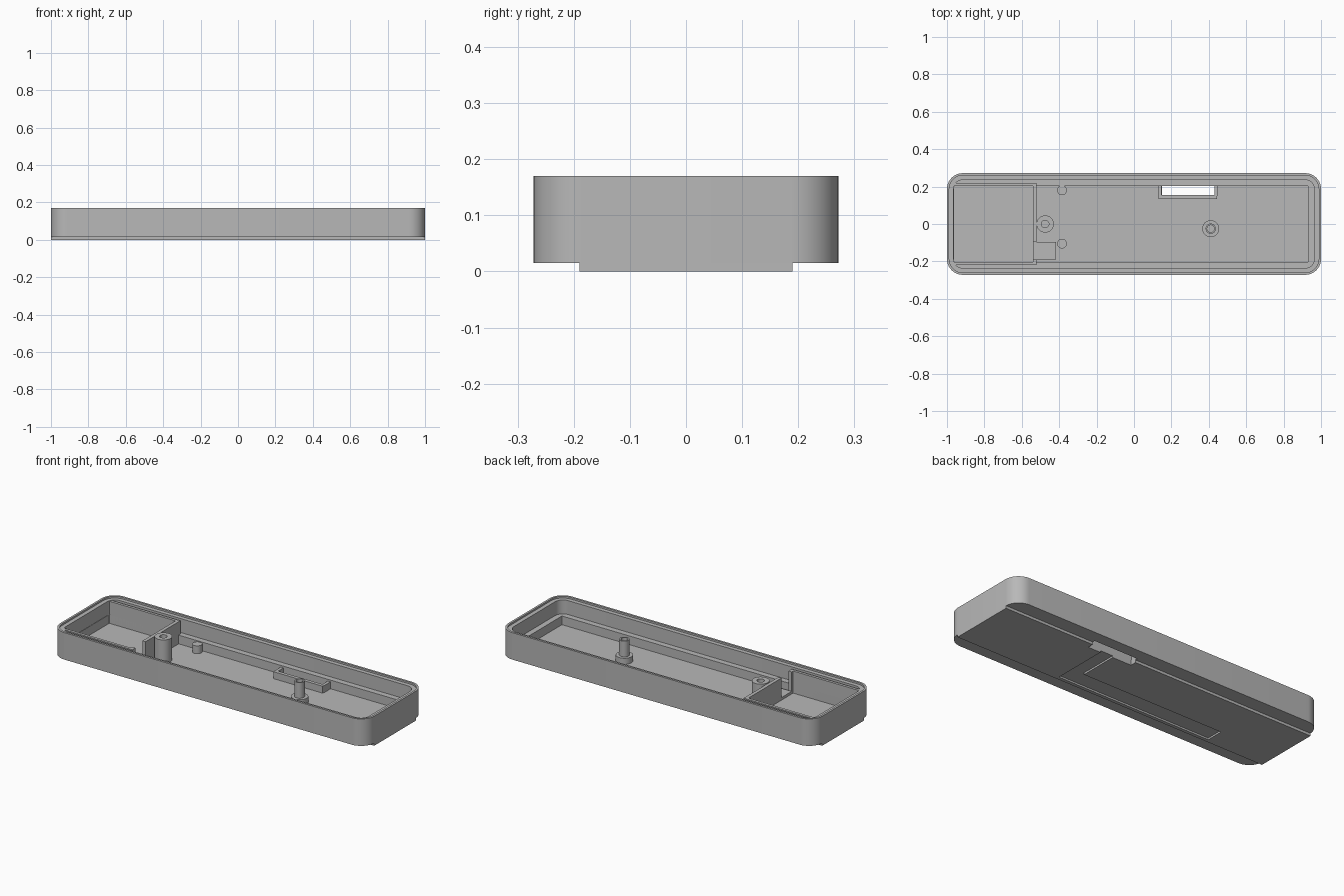
import bpy, bmesh, math

if "Cube" in bpy.data.objects:
    bpy.data.objects.remove(bpy.data.objects["Cube"])

HALF_X, HALF_Y, TOP = 1.0, 0.272, 0.17
FLOOR, STEP, LEDGE = 0.03, 0.015, 0.08

grey = bpy.data.materials.new("plain grey plastic")
grey.diffuse_color = (0.48, 0.48, 0.48, 1)
grey.use_nodes = True
grey.node_tree.nodes["Principled BSDF"].inputs["Base Color"].default_value = (0.48, 0.48, 0.48, 1)


def finish(name, bm, smooth=False):
    bmesh.ops.recalc_face_normals(bm, faces=bm.faces[:])
    mesh = bpy.data.meshes.new(name)
    bm.to_mesh(mesh)
    bm.free()
    mesh.materials.append(grey)
    obj = bpy.data.objects.new(name, mesh)
    bpy.context.collection.objects.link(obj)
    if smooth:
        bpy.ops.object.select_all(action="DESELECT")
        obj.select_set(True)
        bpy.context.view_layer.objects.active = obj
        bpy.ops.object.shade_smooth_by_angle(angle=math.radians(30))
    return obj


def box(name, x0, x1, y0, y1, z0, z1):
    bm = bmesh.new()
    bmesh.ops.create_cube(bm, size=1)
    for v in bm.verts:
        v.co.x = x1 if v.co.x > 0 else x0
        v.co.y = y1 if v.co.y > 0 else y0
        v.co.z = z1 if v.co.z > 0 else z0
    return finish(name, bm)


def skin(bm, rings, closed=False):
    """Join successive rings of points with quads."""
    rings = [[bm.verts.new(p) for p in ring] for ring in rings]
    pairs = list(zip(rings, rings[1:]))
    if closed:
        pairs.append((rings[-1], rings[0]))
    for a, b in pairs:
        for i in range(len(a)):
            j = (i + 1) % len(a)
            bm.faces.new((a[i], a[j], b[j], b[i]))
    if not closed:
        bm.faces.new(rings[0])
        bm.faces.new(rings[-1])


def rounded(x0, x1, hy, r, z, n=10):
    pts = []
    corners = [(x1 - r, hy - r), (x0 + r, hy - r), (x0 + r, r - hy), (x1 - r, r - hy)]
    for k, (cx, cy) in enumerate(corners):
        for i in range(n + 1):
            a = math.pi / 2 * (k + i / n)
            pts.append((cx + r * math.cos(a), cy + r * math.sin(a), z))
    return pts


def turned(name, x, y, profile, closed=False, n=32):
    """Lathe a (radius, height) profile about a vertical axis."""
    bm = bmesh.new()
    skin(bm, [[(x + r * math.cos(2 * math.pi * i / n),
                y + r * math.sin(2 * math.pi * i / n), z) for i in range(n)]
              for r, z in profile], closed)
    return finish(name, bm, True)


def cut(target, *bounds):
    cutter = box("cutter", *bounds)
    cutter.hide_render = True
    mod = target.modifiers.new("cut", "BOOLEAN")
    mod.operation = "DIFFERENCE"
    mod.solver = "EXACT"
    mod.object = cutter
    bpy.context.view_layer.objects.active = target
    bpy.ops.object.modifier_apply(modifier=mod.name)
    bpy.data.objects.remove(cutter)


# Tray shell: outer wall, stepped rim, inner ledge and floor
bm = bmesh.new()
rings = [rounded(-HALF_X + o, HALF_X - o, HALF_Y - o, 0.085 - o, z) for o, z in
         [(0, STEP), (0, TOP), (0.012, TOP), (0.012, TOP - 0.01),
          (0.036, TOP - 0.01), (0.036, LEDGE)]]
rings += [rounded(-0.962, 0.932, 0.203, 0.004, z) for z in (LEDGE, FLOOR)]
skin(bm, rings)
shell = finish("tray_shell", bm, True)

# Raised base plate under the shell
base = box("base_plate", -HALF_X, HALF_X, -0.19, 0.19, 0, STEP)

# Side slot through the floor, and the shallow cable channels underneath
for part in (shell, base):
    cut(part, 0.15, 0.43, 0.155, 0.205, -0.05, 0.06)
cut(base, 0.27, 0.35, -0.17, 0.16, -0.05, 0.01)
cut(base, -0.63, 0.28, -0.17, -0.07, -0.05, 0.01)

# U-shaped bracket around the slot
box("slot_bracket_front", 0.13, 0.445, 0.135, 0.155, FLOOR, 0.07)
for name, x0 in (("right", 0.13), ("left", 0.43)):
    box("slot_bracket_" + name, x0, x0 + 0.017, 0.15, 0.21, FLOOR, 0.07)

# Battery compartment: divider, stub and side liners
WALL = 0.157
box("compartment_divider", -0.54, -0.52, -0.097, 0.219, FLOOR, WALL)
box("compartment_stub", -0.54, -0.52, -0.219, -0.19, FLOOR, WALL)
for name, s in (("back", 1), ("front", -1)):
    y0, y1 = sorted((s * 0.203, s * 0.219))
    box("compartment_liner_" + name, -0.964, -0.53, y0, y1, FLOOR, WALL)
box("cable_cover", -0.54, -0.417, -0.19, -0.097, FLOOR - 0.005, 0.045)

# Screw boss beside the divider
turned("screw_boss", -0.475, 0, [(0.046, FLOOR - 0.005), (0.046, 0.163), (0.02, 0.163),
                                 (0.02, FLOOR - 0.005)], True)

# Locating pegs
for name, y in (("back", 0.18), ("front", -0.105)):
    turned("locating_peg_" + name, -0.385, y, [(0.026, FLOOR - 0.005), (0.026, 0.075)])

# Stepped hollow post
turned("stepped_post", 0.41, -0.025, [(0.045, FLOOR - 0.005), (0.045, 0.065), (0.027, 0.065),
                                      (0.027, 0.155), (0.019, 0.155), (0.019, FLOOR - 0.005)], True)
